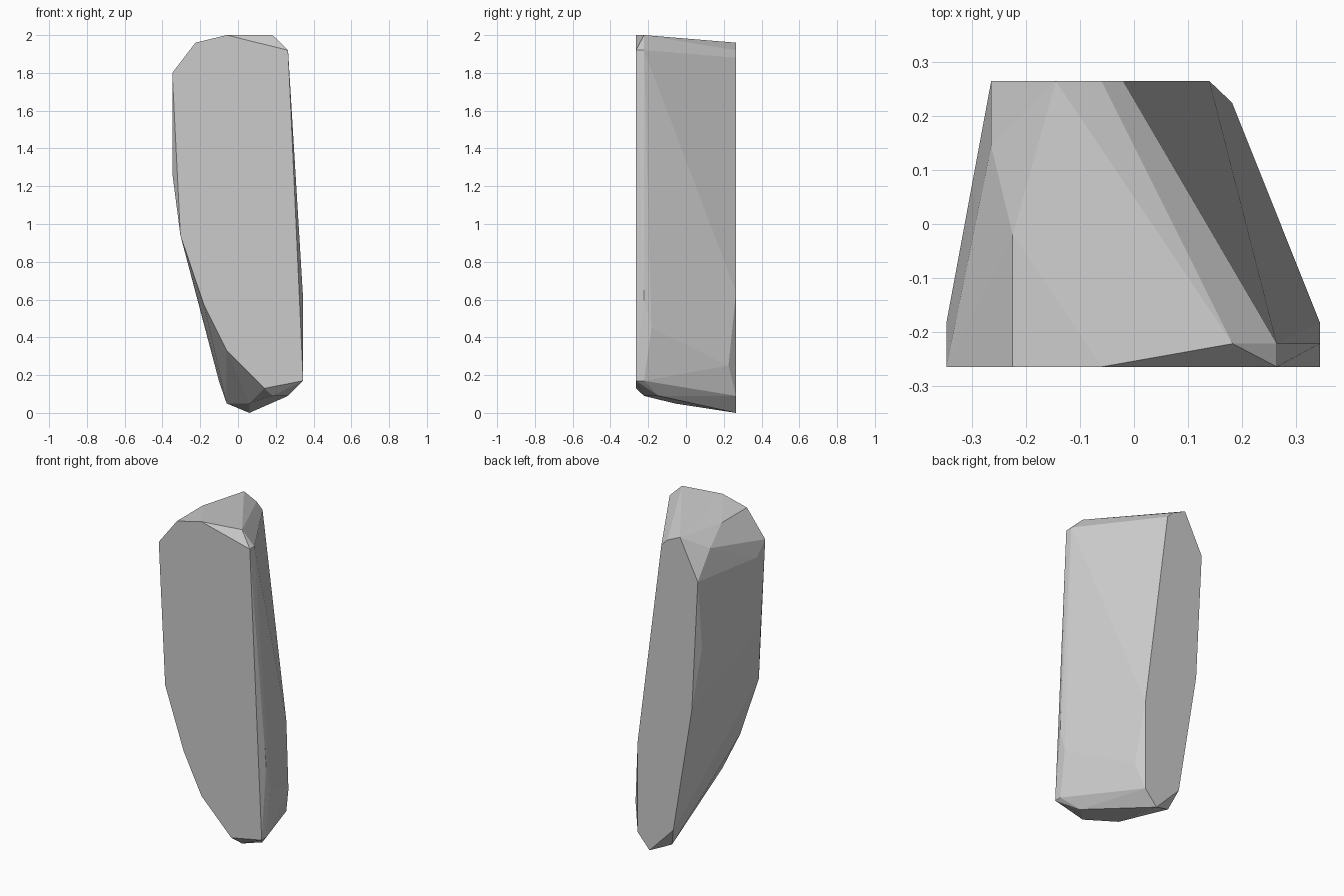
import bpy, bmesh, math

if "Cube" in bpy.data.objects:
    bpy.data.objects.remove(bpy.data.objects["Cube"])

# Flat front outline (x, z) at y = -0.265
front = [(-.348, 1.8), (-.225, 1.96), (-.06, 2.0), (.265, 1.92), (.345, .17), (.14, .13),
         (-.06, .33), (-.18, .57), (-.305, .94)]
# Flat back outline (x, z) at y = 0.265
back = [(-.265, 1.72), (-.145, 1.96), (-.06, 1.92), (-.02, 1.88), (.14, .64), (.14, .09),
        (.06, 0), (-.1, .165), (-.225, .93)]
# Chipped corners between the two flats (x, y, z)
chips = [(.183, -.222, 2.0), (.265, -.222, 1.92), (-.225, -.02, 1.96),
         (-.265, .145, 1.88), (-.348, -.183, 1.72), (-.348, -.222, 1.27), (-.265, .225, 1.3),
         (.345, -.222, .6), (.345, -.183, .45), (.345, -.222, .17), (.182, .225, .25),
         (.265, -.145, .09), (.183, -.222, .09), (.06, -.06, .05), (-.06, .22, .05)]

points = [(x, -.265, z) for x, z in front] + [(x, .265, z) for x, z in back] + chips

# Stone: faceted convex slab wrapped around the outlines
bm = bmesh.new()
verts = [bm.verts.new(p) for p in points]
bmesh.ops.convex_hull(bm, input=verts)
bmesh.ops.delete(bm, geom=[v for v in bm.verts if not v.link_faces], context='VERTS')
bmesh.ops.dissolve_limit(bm, angle_limit=math.radians(1), verts=bm.verts[:], edges=bm.edges[:])
bmesh.ops.recalc_face_normals(bm, faces=bm.faces[:])
mesh = bpy.data.meshes.new("standing_stone")
bm.to_mesh(mesh)
bm.free()
bpy.context.collection.objects.link(bpy.data.objects.new("standing_stone", mesh))
